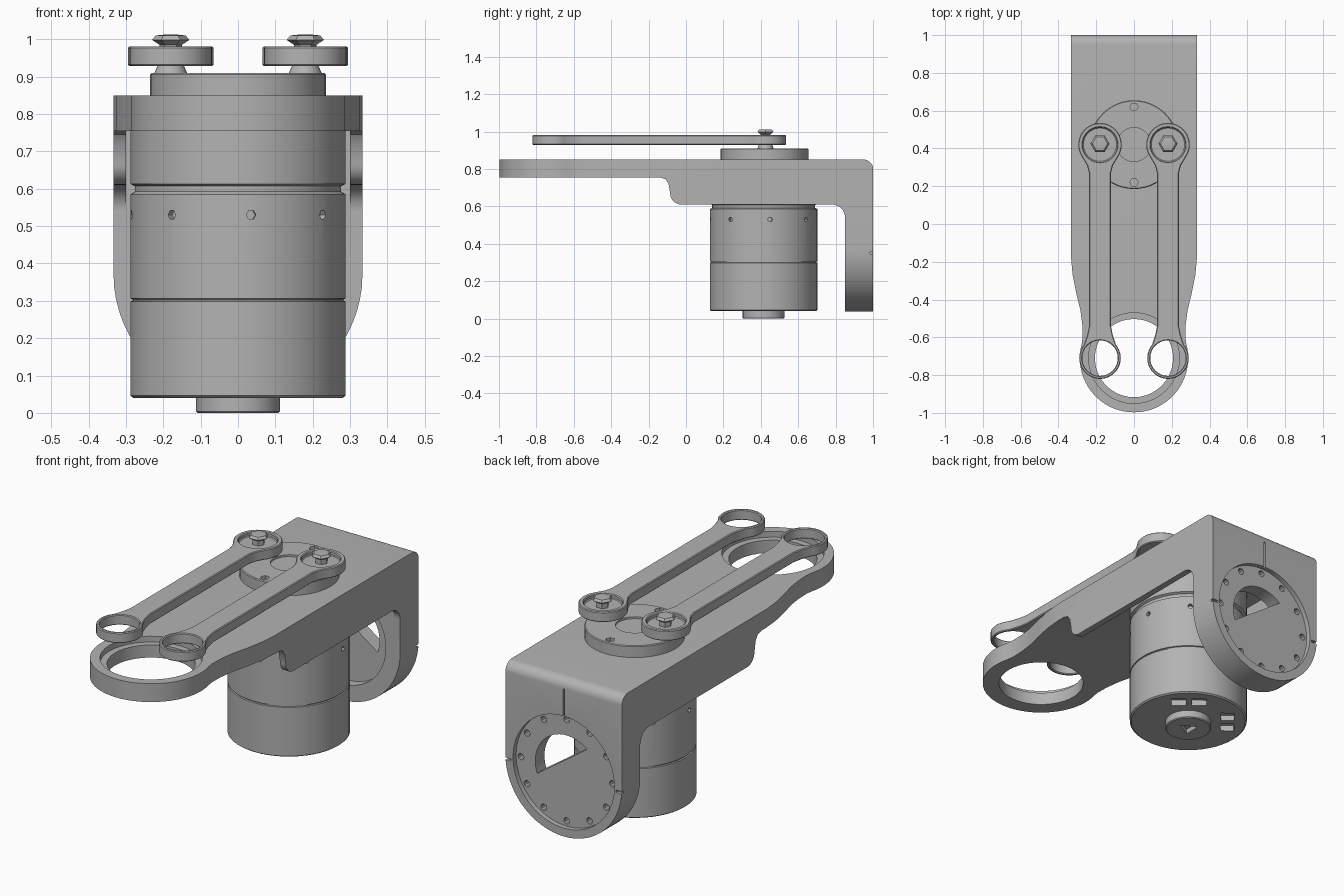
import bpy, bmesh
from math import sin, cos, radians, pi

cube = bpy.data.objects.get("Cube")
if cube:
    bpy.data.objects.remove(cube, do_unlink=True)

grey = bpy.data.materials.new("machined_grey")
grey.use_nodes = True
grey.diffuse_color = (0.45, 0.45, 0.45, 1)
grey.node_tree.nodes["Principled BSDF"].inputs["Base Color"].default_value = (0.45, 0.45, 0.45, 1)


def arc(cx, cy, r, a0, a1, n=8):
    angles = [radians(a0 + (a1 - a0) * i / n) for i in range(n + 1)]
    return [(cx + r * cos(a), cy + r * sin(a)) for a in angles]


def circle(cx, cy, r, n=40):
    return arc(cx, cy, r, 0, 360 - 360 / n, n - 1)


def box(u0, u1, v0, v1):
    return [(u0, v0), (u1, v0), (u1, v1), (u0, v1)]


def prism(name, outlines, axis, a, b):
    """Extrude one or more 2D outlines along an axis from a to b."""
    place = {"x": lambda u, v, w: (w, u, v),
             "y": lambda u, v, w: (u, w, v),
             "z": lambda u, v, w: (u, v, w)}[axis]
    bm = bmesh.new()
    for pts in outlines:
        low = [bm.verts.new(place(u, v, a)) for u, v in pts]
        high = [bm.verts.new(place(u, v, b)) for u, v in pts]
        bm.faces.new(low)
        bm.faces.new(high)
        for i in range(len(pts)):
            j = (i + 1) % len(pts)
            bm.faces.new((low[i], low[j], high[j], high[i]))
    return finish(name, bm)


def lathe(name, profile, cx, cy, n=48):
    """Revolve (radius, height) points into a closed solid."""
    bm = bmesh.new()
    rings = [[bm.verts.new((x, y, z)) for x, y in circle(cx, cy, r, n)] for r, z in profile]
    for low, high in zip(rings, rings[1:]):
        for i in range(n):
            j = (i + 1) % n
            bm.faces.new((low[i], low[j], high[j], high[i]))
    bm.faces.new(rings[0])
    bm.faces.new(rings[-1])
    return finish(name, bm)


def finish(name, bm):
    bmesh.ops.recalc_face_normals(bm, faces=bm.faces)
    mesh = bpy.data.meshes.new(name)
    bm.to_mesh(mesh)
    bm.free()
    obj = bpy.data.objects.new(name, mesh)
    bpy.context.collection.objects.link(obj)
    return obj


def combine(obj, cutter, operation="DIFFERENCE"):
    mod = obj.modifiers.new("cut", "BOOLEAN")
    mod.operation, mod.solver, mod.object = operation, "EXACT", cutter
    bpy.context.view_layer.objects.active = obj
    bpy.ops.object.modifier_apply(modifier=mod.name)
    bpy.data.objects.remove(cutter, do_unlink=True)


def cut(obj, outlines, axis, a, b):
    combine(obj, prism("cutter", outlines, axis, a, b))


parts = []
MOTOR_Y, TIP_Y, HUB_Z, LINK_X = 0.415, -0.71, 0.37, 0.18

# Bracket: side profile trimmed by the arm outline and the rounded back plate
side = [(-1.05, 0.85), (-1.05, 0.755), (-0.14, 0.755), (-0.11, 0.745), (-0.093, 0.72)]
side += arc(-0.025, 0.67, 0.06, 180, 270) + arc(0.78, 0.54, 0.07, 90, 0)
side += [(0.85, 0), (1, 0)] + arc(0.95, 0.80, 0.05, 0, 90)
bracket = prism("bracket", [side], "x", -0.4, 0.4)

half = [(0.333, 1.1), (0.333, -0.18), (0.325, -0.27), (0.305, -0.37), (0.285, -0.45),
        (0.274, -0.53), (0.272, -0.60)] + arc(0, TIP_Y, 0.287, 15, -90, 20)
outline = half + [(-x, y) for x, y in reversed(half[:-1])]
combine(bracket, prism("arm_outline", [outline], "z", -0.1, 1.1), "INTERSECT")

plate = arc(0, HUB_Z, 0.333, 180, 360, 32) + [(0.333, 1.1), (-0.333, 1.1)]
combine(bracket, prism("plate_outline", [plate], "y", -1.2, 1.2), "INTERSECT")

# Space between the side flanges, and the stepped hole in the arm tip
cut(bracket, [box(-0.30, 0.30, -0.3, 0.85)], "z", -0.2, 0.755)
cut(bracket, [circle(0, TIP_Y, 0.207)], "z", 0.6, 1)
cut(bracket, [circle(0, TIP_Y, 0.24)], "z", 0.82, 1)

# Back plate: recesses, segment-shaped opening, screw ring and marker slots
cut(bracket, [circle(0, HUB_Z, 0.29)], "y", 0.975, 1.1)
cut(bracket, [circle(0, HUB_Z, 0.25)], "y", 0.7, 0.90)
cut(bracket, [arc(0, HUB_Z, 0.18, -20, 130, 20)], "y", 0.7, 1.1)
screws = [circle(x, z, 0.017, 10) for x, z in circle(0, HUB_Z, 0.262, 12)]
cut(bracket, screws, "y", 0.94, 1.1)
cut(bracket, [box(-0.005, 0.005, 0.655, 0.80)], "y", 0.985, 1.1)
cut(bracket, [box(s - 0.03, s + 0.03, 0.345, 0.357) for s in (-0.33, 0.33)], "y", 0.985, 1.1)
parts.append(bracket)

# Motor can with two grooves
motor = lathe("motor", [(0.28, 0.04), (0.288, 0.046), (0.288, 0.298), (0.282, 0.30),
                        (0.282, 0.304), (0.288, 0.306), (0.288, 0.585), (0.276, 0.592),
                        (0.276, 0.607), (0.288, 0.613), (0.288, 0.757)], 0, MOTOR_Y)

# Connector pockets underneath
pockets = []
for angle in (51, 141):
    c, s = cos(radians(angle)), sin(radians(angle))
    for t in (-0.05, 0.05):
        square = box(0.16, 0.225, t - 0.036, t + 0.036)
        pockets.append([(c * u - s * v, MOTOR_Y + s * u + c * v) for u, v in square])
cut(motor, pockets, "z", -0.05, 0.07)

# Small screw holes around the can
for k in range(8):
    hole = prism("hole", [circle(0, 0, 0.013, 6)], "x", 0.27, 0.32)
    hole.rotation_euler.z = radians(7 + 45 * k)
    hole.location = (0, MOTOR_Y, 0.53)
    bpy.context.view_layer.update()
    combine(motor, hole)
parts.append(motor)

# Shaft cap below the motor
cap = lathe("shaft_cap", [(0.108, 0), (0.112, 0.004), (0.112, 0.045)], 0, MOTOR_Y, 32)
cut(cap, [circle(0, MOTOR_Y, 0.05, 3)], "z", -0.05, 0.025)
parts.append(cap)

# Output disc on top of the bracket
disc = lathe("output_disc", [(0.235, 0.845), (0.235, 0.906), (0.231, 0.91)], 0, 0.42)
cut(disc, [circle(x, y, 0.022, 6) for x, y in circle(0, 0.42, 0.2, 4)], "z", 0.895, 1)
cut(disc, [circle(0, 0.42, 0.09, 24)], "z", 0.90, 1)
parts.append(disc)

# Pair of links with bearing ends, spacers and screws
link_half = [(0.058, TIP_Y + 0.17)]
link_outline = (link_half + [(0.058, 0.27), (0.068, 0.31)] + arc(0, 0.42, 0.115, -32, 212, 32)
                + [(-0.068, 0.31), (-0.058, 0.27), (-0.058, TIP_Y + 0.17),
                   (-0.068, TIP_Y + 0.12)]
                + arc(0, TIP_Y, 0.11, 140, 400, 32) + [(0.068, TIP_Y + 0.12)])
for side_name, x in (("left", LINK_X), ("right", -LINK_X)):
    link = prism(side_name + "_link", [[(u + x, v) for u, v in link_outline]], "z", 0.928, 0.981)
    cut(link, [circle(x, TIP_Y, 0.094, 32)], "z", 0.9, 1)
    cut(link, [circle(x, 0.42, 0.092, 32)], "z", 0.96, 1)
    bevel = link.modifiers.new("edge_bevel", "BEVEL")
    bevel.width, bevel.segments = 0.004, 1
    bevel.limit_method, bevel.angle_limit = "ANGLE", radians(50)
    spacer = lathe(side_name + "_spacer", [(0.048, 0.90), (0.035, 0.93)], x, 0.425, 12)
    screw = lathe(side_name + "_screw", [(0.03, 0.955), (0.03, 0.985), (0.05, 0.998),
                                         (0.04, 1.01), (0.02, 1.012)], x, 0.425, 6)
    parts += [link, spacer, screw]

# Finish: one colour, smooth curves with sharp edges
bpy.ops.object.select_all(action="DESELECT")
for obj in parts:
    obj.data.materials.clear()
    obj.data.materials.append(grey)
    obj.select_set(True)
bpy.context.view_layer.objects.active = parts[0]
bpy.ops.object.shade_smooth_by_angle(angle=pi / 6)
